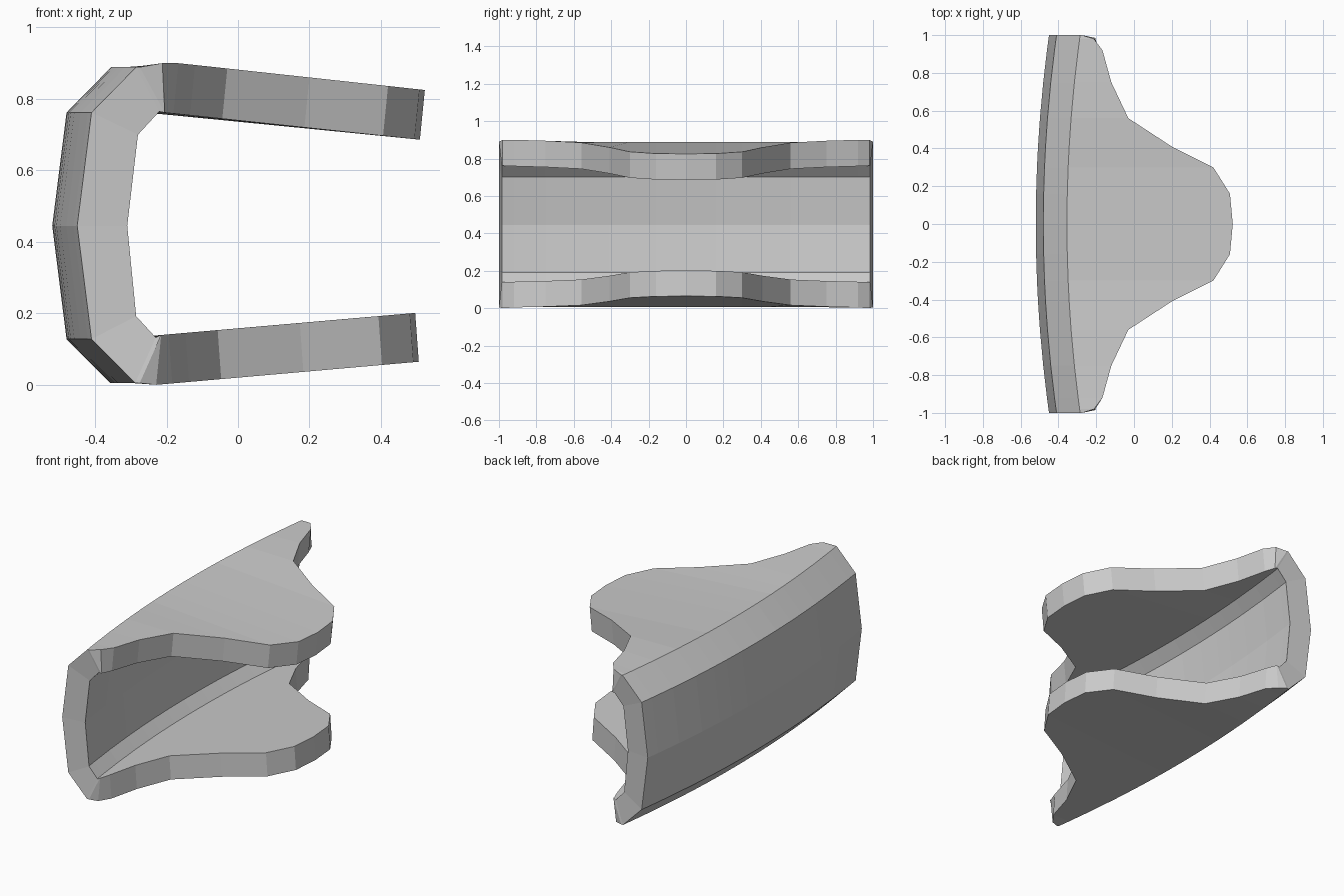
import bpy, bmesh

if "Cube" in bpy.data.objects:
    bpy.data.objects.remove(bpy.data.objects["Cube"])

# Plan outline of the flanges: (half width y, flange tip x)
HALF = [(0, 0.523), (0.16, 0.508), (0.30, 0.42), (0.41, 0.20), (0.56, -0.03),
        (0.75, -0.12), (0.92, -0.167), (0.98, -0.212), (1.0, -0.275)]
STATIONS = [(-y, x) for y, x in reversed(HALF[1:])] + HALF

# Channel cross-section (x, z) at the ends, top to bottom
OUTER = [(-0.285, 0.889), (-0.41, 0.762), (-0.45, 0.445), (-0.41, 0.128), (-0.288, 0.005)]
INNER = [(-0.22, 0.765), (-0.28, 0.70), (-0.31, 0.445), (-0.285, 0.192), (-0.23, 0.132)]


def section(y, tip):
    """Outer and inner point rows of the C-shaped section at one station."""
    bow = -0.07 * (1 - y * y)
    end = abs(y) == 1.0
    low = tip - 0.017 if not end else tip
    yi = 0.985 * y if end else y
    top_z = 0.889 if end else min(0.90, 0.882 - 0.109 * tip)
    low_z = 0.005 if end else max(0.0, 0.020 + 0.088 * low)
    outer = [(tip, y, top_z)] + [(x + bow, y, z) for x, z in OUTER] + [(low, y, low_z)]
    ti = max(tip - 0.014, -0.205)
    li = max(low - 0.010, -0.215)
    inner = ([(ti, yi, 0.740 - 0.106 * ti)] + [(x + bow, yi, z) for x, z in INNER]
             + [(li, yi, 0.158 + 0.087 * li)])
    return outer, inner


# Loft the section along y into one closed bracket
bm = bmesh.new()
rows = []
for y, tip in STATIONS:
    outer, inner = section(y, tip)
    rows.append([bm.verts.new(p) for p in outer + inner[::-1]])
n = len(rows[0])
for a, b in zip(rows, rows[1:]):
    for i in range(n):
        j = (i + 1) % n
        bm.faces.new((a[i], a[j], b[j], b[i]))

# End caps: strips between outer and inner rows
for r in (rows[0], rows[-1]):
    for i in range(n // 2 - 1):
        bm.faces.new((r[i], r[i + 1], r[n - 2 - i], r[n - 1 - i]))

bmesh.ops.recalc_face_normals(bm, faces=bm.faces)
mesh = bpy.data.meshes.new("channel_bracket")
bm.to_mesh(mesh)
bm.free()
bracket = bpy.data.objects.new("channel_bracket", mesh)
bpy.context.collection.objects.link(bracket)
